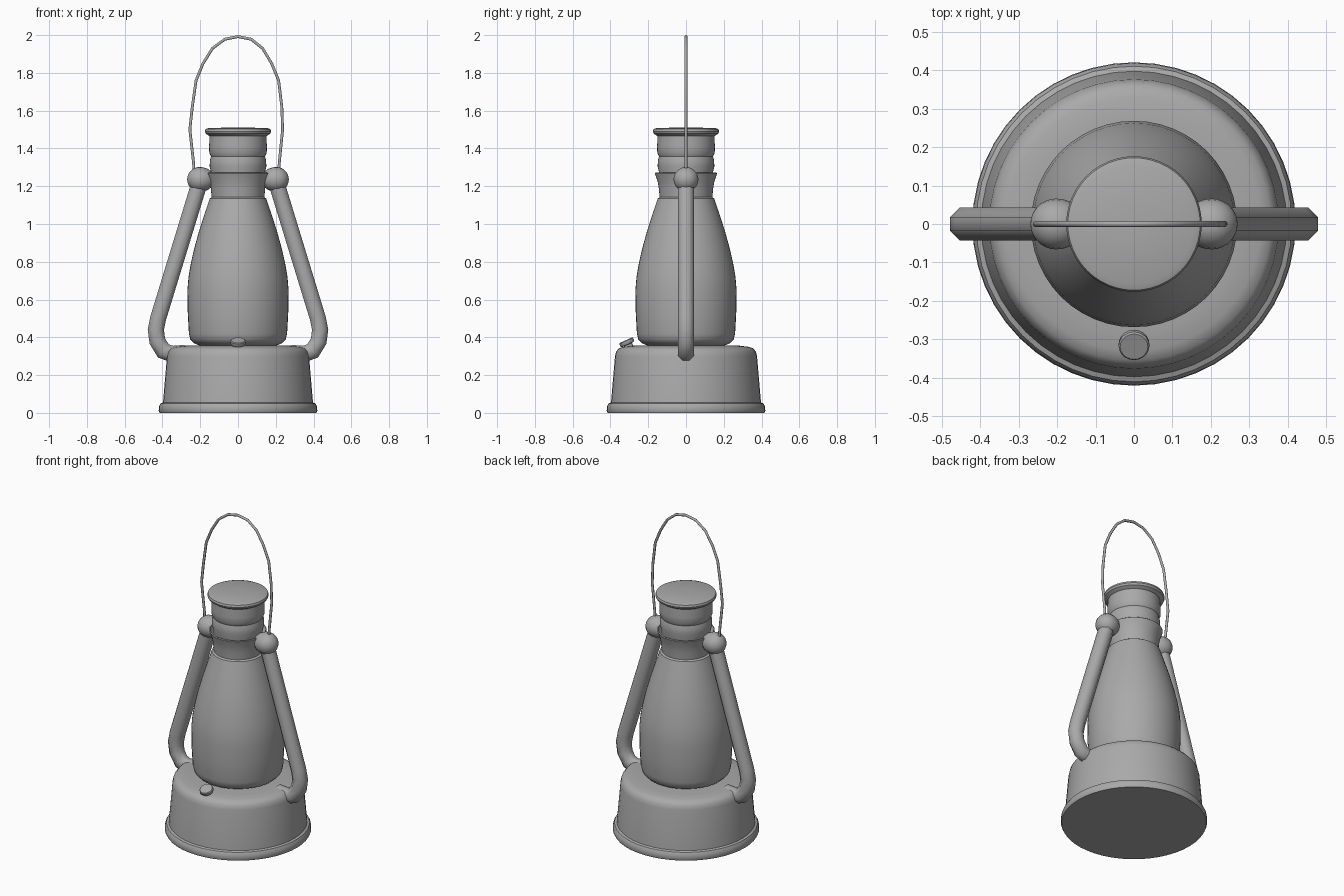
import bpy, math
from mathutils import Vector, Matrix

cube = bpy.data.objects.get("Cube")
if cube:
    bpy.data.objects.remove(cube)

grey = bpy.data.materials.new("plain grey metal")
grey.use_nodes = True
COLOUR = (0.4, 0.4, 0.4, 1)
grey.diffuse_color = COLOUR
grey.node_tree.nodes["Principled BSDF"].inputs["Base Color"].default_value = COLOUR


def finish(name, verts, faces, angle=35, matrix=None):
    mesh = bpy.data.meshes.new(name)
    mesh.from_pydata(verts, [], faces)
    mesh.materials.append(grey)
    if matrix:
        mesh.transform(matrix)
    ob = bpy.data.objects.new(name, mesh)
    bpy.context.collection.objects.link(ob)
    bpy.ops.object.select_all(action='DESELECT')
    ob.select_set(True)
    bpy.context.view_layer.objects.active = ob
    bpy.ops.object.mode_set(mode='EDIT')
    bpy.ops.mesh.select_all(action='SELECT')
    bpy.ops.mesh.normals_make_consistent(inside=False)
    bpy.ops.object.mode_set(mode='OBJECT')
    bpy.ops.object.shade_smooth_by_angle(angle=math.radians(angle))
    return ob


def skin(name, rings, angle=35, matrix=None):
    """Join equal rings of points into a capped tube."""
    n = len(rings[0])
    verts = [p for ring in rings for p in ring]
    faces = [(i * n + j, i * n + (j + 1) % n, (i + 1) * n + (j + 1) % n, (i + 1) * n + j)
             for i in range(len(rings) - 1) for j in range(n)]
    faces += [list(range(n))[::-1], list(range(len(verts) - n, len(verts)))]
    return finish(name, verts, faces, angle, matrix)


def lathe(name, profile, sides=48, angle=35, matrix=None):
    """Spin (radius, height) points about z."""
    turns = [2 * math.pi * j / sides for j in range(sides)]
    rings = [[(r * math.cos(a), r * math.sin(a), z) for a in turns] for r, z in profile]
    return skin(name, rings, angle, matrix)


def tube(name, path, radius, sides):
    """Sweep a round section along (x, z) points in the plane y = 0."""
    pts = [Vector((x, 0, z)) for x, z in path]
    rings = []
    for i, p in enumerate(pts):
        before = (p - pts[max(i - 1, 0)]).normalized()
        after = (pts[min(i + 1, len(pts) - 1)] - p).normalized()
        d = (before + after).normalized()
        side = Vector((d.z, 0, -d.x))
        mitre = radius / max(d.dot(after), d.dot(before))
        turns = [2 * math.pi * (j + 0.5) / sides for j in range(sides)]
        rings.append([p + side * math.cos(a) * mitre + Vector((0, math.sin(a) * radius, 0))
                      for a in turns])
    return skin(name, rings, 50)


# Fuel tank with a foot rim and rounded shoulder
lathe("fuel_tank", [(.415, 0), (.42, .01), (.418, .035), (.41, .05), (.397, .055),
                    (.376, .30), (.37, .325), (.355, .342), (.33, .35), (.28, .356), (.05, .357)])

# Glass globe
lathe("globe", [(.20, .355), (.235, .37), (.253, .39), (.26, .42), (.266, .53), (.268, .65),
                (.262, .72), (.25, .79), (.232, .87), (.207, .96), (.175, 1.06), (.15, 1.135),
                (.135, 1.145)])

# Flared collar, open at the top around the chimney
lathe("collar", [(.12, 1.135), (.139, 1.137), (.144, 1.19), (.15, 1.225), (.165, 1.268),
                 (.16, 1.272), (.145, 1.235), (.13, 1.225)])

# Chimney with a pinched waist
lathe("chimney", [(.138, 1.22), (.142, 1.27), (.150, 1.305), (.149, 1.335), (.143, 1.358),
                  (.152, 1.376), (.153, 1.41), (.150, 1.475)], angle=40)
lathe("chimney_cap", [(.14, 1.46), (.155, 1.468), (.171, 1.478), (.176, 1.49), (.172, 1.502),
                      (.155, 1.508), (.03, 1.511)])

# Side tubes and the knobs joining them to the collar
for name, s, shift in (("left", 1, .01), ("right", -1, -.01)):
    tube(name + "_side_tube", [(s * x, z) for x, z in
         ((.195, 1.25), (.215, 1.18), (.423, .50), (.435, .44), (.427, .38), (.395, .328),
          (.35, .312), (.28, .318))], .046, 8)
    dome = [(.066 * math.cos(t * math.pi / 14), .066 * math.sin(t * math.pi / 14))
            for t in range(7)] + [(.004, .066)]
    place = Matrix.Translation((s * .193 + shift, 0, 1.236)) @ Matrix.Rotation(s * math.pi / 2, 4, 'Y')
    lathe(name + "_knob", [(.035, -.07), (.055, -.045), (.064, -.02)] + dome, 20, 50, place)

# Wire carrying handle
tube("wire_handle", [(-.232, 1.25), (-.235, 1.32), (-.255, 1.50), (-.242, 1.62), (-.222, 1.76),
                     (-.185, 1.85), (-.135, 1.93), (-.07, 1.978), (0, 1.992), (.07, 1.978),
                     (.13, 1.93), (.178, 1.85), (.215, 1.76), (.232, 1.62), (.236, 1.50),
                     (.218, 1.32), (.215, 1.25)], .008, 8)

# Tilted filler cap on the front of the tank
tilt = Matrix.Translation((0, -.313, .372)) @ Matrix.Rotation(math.radians(24), 4, 'X')
lathe("filler_cap", [(.024, -.05), (.024, -.012), (.036, -.01), (.040, -.004), (.040, .010),
                     (.036, .014)], 20, 40, tilt)
